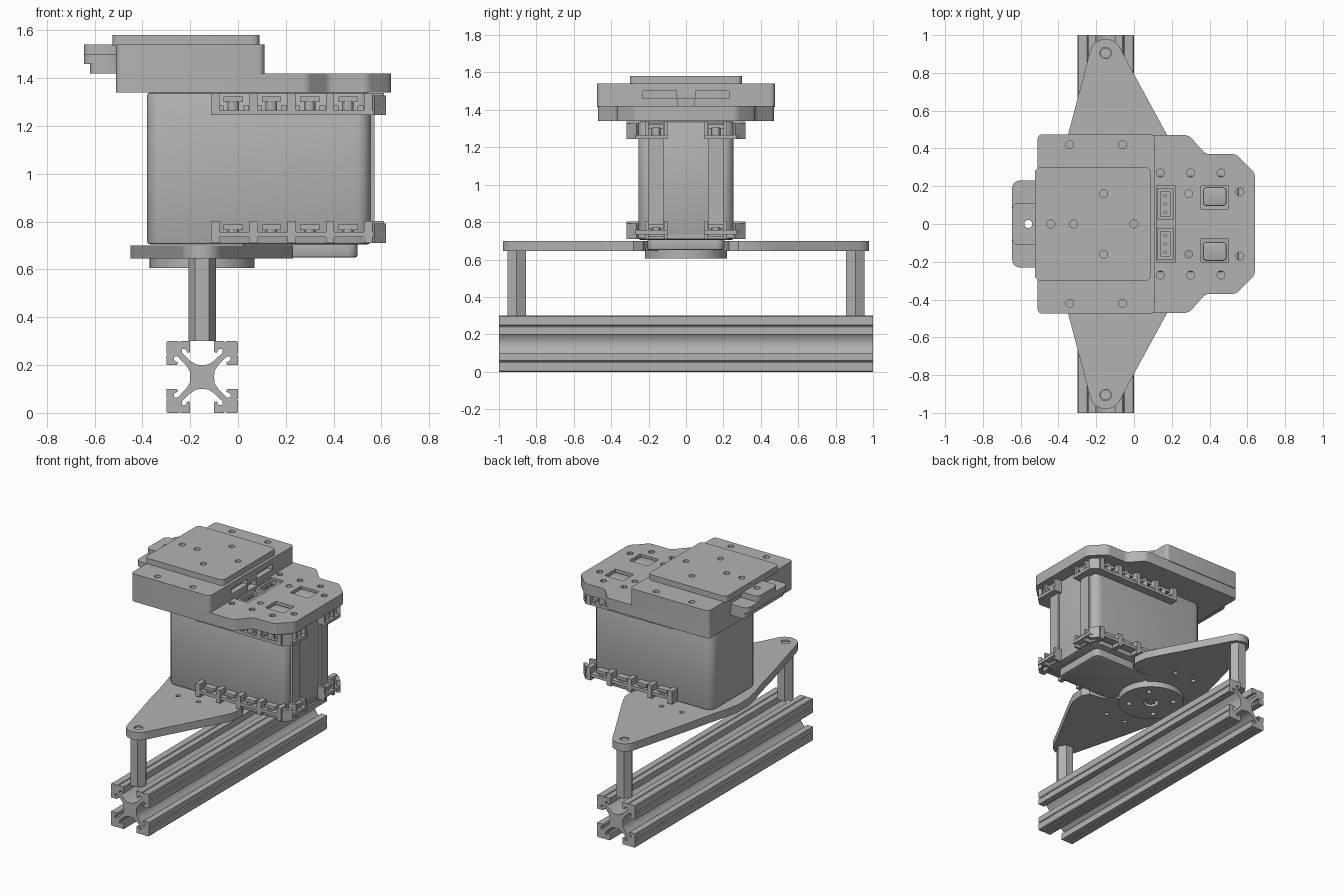
import bpy, bmesh, math
from mathutils import Matrix

cube = bpy.data.objects.get("Cube")
if cube:
    bpy.data.objects.remove(cube, do_unlink=True)

grey = bpy.data.materials.new("machine grey")
grey.use_nodes = True
colour = (0.45, 0.45, 0.45, 1)
grey.diffuse_color = colour
grey.node_tree.nodes["Principled BSDF"].inputs["Base Color"].default_value = colour


def finish(bm, name):
    bmesh.ops.recalc_face_normals(bm, faces=bm.faces)
    mesh = bpy.data.meshes.new(name)
    bm.to_mesh(mesh)
    bm.free()
    mesh.materials.append(grey)
    obj = bpy.data.objects.new(name, mesh)
    bpy.context.collection.objects.link(obj)
    return obj


def add_prism(bm, pts, z0, z1, r=0, rim=0):
    """Extruded outline with rounded corners and an optional softened rim."""
    part = bmesh.new()
    base = part.faces.new([part.verts.new((x, y, z0)) for x, y in pts])
    ext = bmesh.ops.extrude_face_region(part, geom=[base])["geom"]
    for v in ext:
        if isinstance(v, bmesh.types.BMVert):
            v.co.z = z1
    upright = [e for e in part.edges if abs(e.verts[0].co.z - e.verts[1].co.z) > 1e-5]
    if r:
        bmesh.ops.bevel(part, geom=upright, offset=r, segments=5, affect='EDGES', profile=0.5)
    if rim:
        flat = [e for e in part.edges if abs(e.verts[0].co.z - e.verts[1].co.z) < 1e-5]
        bmesh.ops.bevel(part, geom=flat, offset=rim, segments=2, affect='EDGES', profile=0.5)
    bmesh.ops.recalc_face_normals(part, faces=part.faces)
    tmp = bpy.data.meshes.new("tmp")
    part.to_mesh(tmp)
    part.free()
    bm.from_mesh(tmp)
    bpy.data.meshes.remove(tmp)


def rect(x0, x1, y0, y1):
    return [(x0, y0), (x1, y0), (x1, y1), (x0, y1)]


def circle(x, y, r, n=24):
    return [(x + r * math.cos(math.tau * i / n), y + r * math.sin(math.tau * i / n)) for i in range(n)]


def mirror_y(half):
    return half + [(x, -y) for x, y in reversed(half)]


def prism(name, pts, z0, z1, r=0, rim=0):
    bm = bmesh.new()
    add_prism(bm, pts, z0, z1, r, rim)
    return finish(bm, name)


def cut(obj, shapes):
    """Subtract a list of (outline, z0, z1) prisms."""
    bm = bmesh.new()
    for pts, z0, z1 in shapes:
        add_prism(bm, pts, z0, z1)
    cutter = finish(bm, "cutter")
    cutter.hide_render = True
    mod = obj.modifiers.new("cut", 'BOOLEAN')
    mod.object, mod.solver = cutter, 'EXACT'
    bpy.context.view_layer.objects.active = obj
    bpy.ops.object.modifier_apply(modifier=mod.name)
    bpy.data.objects.remove(cutter, do_unlink=True)


def both(points):
    return [(x, s * y) for x, y in points for s in (1, -1)]


# Slotted beam: an eighth of the section, mirrored and turned four times
eighth = [(0, .05), (.025, .052), (.05, .068), (.085, .102), (.085, .118), (.07, .118),
          (.06, .1), (.05, .105), (.05, .15), (.09, .15), (.095, .144), (.1, .15), (.145, .15)]
quarter = eighth + [(v, u) for u, v in reversed(eighth)][:-1]
section = []
for turn in range(4):
    for u, v in quarter:
        for _ in range(turn):
            u, v = v, -u
        section.append((u, v))
beam = prism("slotted_beam", section, -1, 1)
beam.data.transform(Matrix.Translation((-.15, 0, .15)) @ Matrix.Rotation(math.pi / 2, 4, 'X'))

# Hexagonal standoffs and their screw ends
for name, y in (("back", .905), ("front", -.905)):
    prism(name + "_standoff", circle(-.15, y, .058, 6), .3, .65)
    prism(name + "_standoff_screw", circle(-.15, y, .028), .64, .69)

# Mounting plate with rounded tips and a notch for the motor foot
tip = [(-.15 + .085 * math.cos(a), .895 + .085 * math.sin(a))
       for a in [math.radians(25 + 145 * i / 10) for i in range(11)]]
notch = [(.0, .14), (.08, .21), (.2, .23), (.23, .28), (.22, .38), (.17, .48), (-.02, .83)]
plate = prism("mounting_plate", mirror_y(notch + tip + [(-.35, .47), (-.39, .3), (-.43, .16), (-.45, .06)]), .645, .7)
cut(plate, [(circle(-.15, y, .03), .6, .8) for y in (.905, -.905)]
    + [(circle(x, y, .016), .6, .8) for x, y in both([(-.22, .36), (-.06, .36)])])

# Output disc
disc = prism("output_disc", circle(-.15, 0, .22, 48), .605, .66)
ring = [circle(-.15 + .15 * math.cos(a), .15 * math.sin(a), .018) for a in
        [math.radians(45 + 90 * i) for i in range(4)]]
cut(disc, [(c, .59, .64) for c in ring + [circle(-.15, 0, .05)]])
prism("output_screw", circle(-.15, 0, .032, 6), .61, .65)

# Motor case and foot
prism("motor_case", rect(-.38, .555, -.255, .255), .705, 1.34, .06, .012)
prism("motor_foot", rect(.02, .5, -.205, .205), .65, .73, .04, .01)
for s in (1, -1):
    prism("case_end_rib", rect(.54, .57, s * .16 - .04, s * .16 + .04), .72, 1.33)
prism("case_end_step", rect(-.1, .56, -.25, .25), .715, .735)

# Clip rails: ledge, dividers and captive nuts along both sides and the end
for level, z in (("upper", 1.245), ("lower", .71)):
    bm = bmesh.new()
    top = z + .093
    for s in (1, -1):
        def block(x0, x1, y0, y1, z0, z1):
            add_prism(bm, rect(x0, x1, *sorted((s * y0, s * y1))), z0, z1)
        base = z + .025 if level == "lower" else z
        ledge = [(-.11, .25), (-.11, .315), (.57, .315), (.62, .27), (.62, .1), (.55, .1), (.55, .25)]
        add_prism(bm, [(x, s * y) for x, y in ledge], base, base + .022)
        for i in range(5):
            x = -.095 + .16 * i
            block(x - .017, x + .017, .25, .318, z, top)
        for i in range(4):
            x = -.02 + .16 * i
            block(x - .04, x + .04, .25, .3, z + .055, z + .078)
            add_prism(bm, circle(x, s * .283, .024, 12), base, z + .06)
            block(x - .065, x - .04, .25, .305, base, z + .04)
            block(x + .04, x + .065, .25, .305, base, z + .04)
        # End pockets and slanted corner brace
        block(.55, .61, .1, .117, z, top)
        block(.55, .61, .2, .22, z, top)
        block(.55, .595, .12, .2, z + .055, z + .078)
        add_prism(bm, circle(.582, s * .16, .024, 12), base, z + .06)
        brace = [(.555, .295), (.57, .318), (.62, .265), (.6, .25)]
        add_prism(bm, [(x, s * y) for x, y in brace], z, top - .01)
    finish(bm, level + "_clip_rail")

# Top bracket with windows and screw holes
outline = [(.64, .27), (.54, .37), (.38, .37), (.29, .47), (-.51, .47)]
bracket = prism("top_bracket", mirror_y(outline), 1.34, 1.42, .02)
holes = [circle(x, y, .022, 8) for x, y in both([(.14, .27), (.3, .27), (.46, .27), (.56, .17)])]
holes += [circle(x, y, .02) for x, y in both([(.29, .16)])]
windows = [rect(.12, .22, -.2, .2)] + [rect(.355, .5, s * .14 - .06, s * .14 + .06) for s in (1, -1)]
cut(bracket, [(c, 1.3, 1.5) for c in holes + windows])
for s in (1, -1):
    prism("window_block", rect(.365, .49, s * .145 - .05, s * .145 + .05), 1.33, 1.41, .02, .008)
    # Cable sockets with pins
    socket = prism("cable_socket", rect(.125, .21, s * .105 - .085, s * .105 + .085), 1.33, 1.41)
    cut(socket, [(rect(.14, .19, s * .105 - .065, s * .105 + .065), 1.36, 1.5)])
    for i in (-1, 0, 1):
        prism("socket_pin", circle(.165, s * .105 + i * .045, .009, 8), 1.35, 1.4)

# Upper housing with side slots
housing = prism("upper_housing", rect(-.51, .11, -.475, .475), 1.415, 1.54, .025)
slots = [(rect(.07, .2, s * .14 - .09, s * .14 + .09), 1.462, 1.5) for s in (1, -1)]
slots += [(rect(.07, .2, -.045, .045), 1.4, 1.46)]
slots += [(circle(x, y, .021), 1.5, 1.6) for x, y in both([(-.34, .42), (-.06, .42)])]
cut(housing, slots)

# Lid
lid = prism("lid", rect(-.525, .09, -.3, .3), 1.535, 1.58, .03)
cut(lid, [(circle(x, y, .021), 1.55, 1.6) for x, y in
          [(-.44, 0), (-.32, 0), (0, 0), (-.16, .16), (-.16, -.16)]])

# Stepped tab on the right end
tabs = [prism("tab_wide", rect(-.645, -.49, -.23, .23), 1.46, 1.5, .04),
        prism("tab_narrow", rect(-.645, -.49, -.11, .11), 1.499, 1.54, .03),
        prism("tab_base", rect(-.62, -.49, -.23, .23), 1.42, 1.461, .03)]
for tab in tabs:
    cut(tab, [(circle(-.56, 0, .021), 1.3, 1.7)])

# Smooth shading with sharp edges
bpy.ops.object.select_all(action='DESELECT')
for obj in bpy.context.collection.objects:
    if obj.type == 'MESH':
        obj.select_set(True)
        bpy.context.view_layer.objects.active = obj
bpy.ops.object.shade_smooth_by_angle(angle=math.radians(30))
